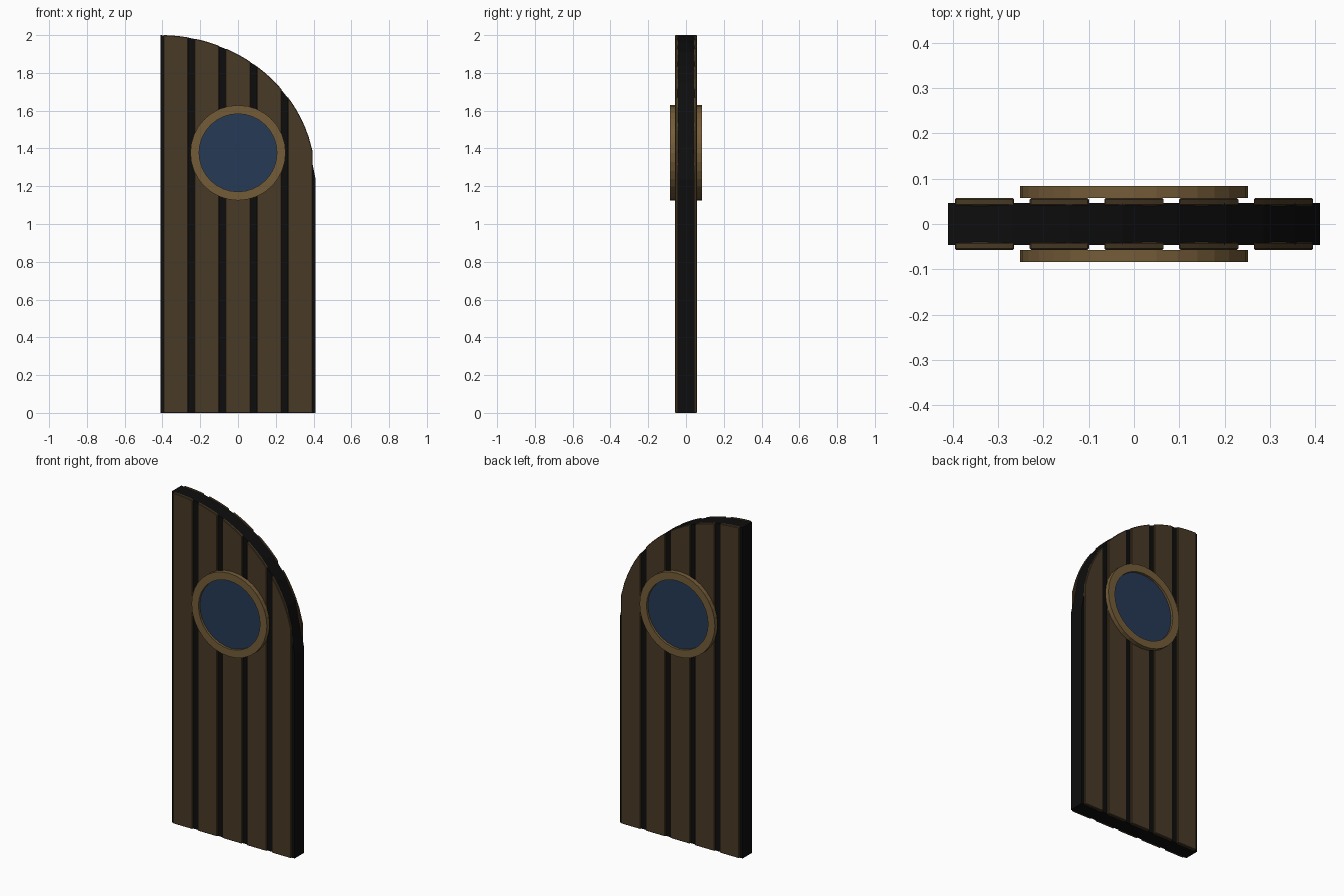
import bpy, bmesh, math

if "Cube" in bpy.data.objects:
    bpy.data.objects.remove(bpy.data.objects["Cube"])


def material(name, rgb):
    m = bpy.data.materials.new(name)
    m.diffuse_color = (*rgb, 1)
    m.use_nodes = True
    m.node_tree.nodes["Principled BSDF"].inputs["Base Color"].default_value = m.diffuse_color
    return m


DARK = material("near black", (0.0042, 0.0042, 0.0042))
WOOD = material("dark brown wood", (0.066, 0.042, 0.019))
TRIM = material("light brown trim", (0.175, 0.108, 0.040))
GLASS = material("navy glass", (0.019, 0.042, 0.090))

HALF_W, SPRING, RISE = 0.411, 1.235, 0.765
WINDOW_Z = 1.377


def finish(name, bm, mat):
    bmesh.ops.recalc_face_normals(bm, faces=bm.faces[:])
    me = bpy.data.meshes.new(name)
    bm.to_mesh(me)
    bm.free()
    me.materials.append(mat)
    ob = bpy.data.objects.new(name, me)
    bpy.context.collection.objects.link(ob)
    return ob


def prism(name, outline, y0, y1, mat):
    """Extrude an x-z outline along y."""
    bm = bmesh.new()
    a = [bm.verts.new((x, y0, z)) for x, z in outline]
    b = [bm.verts.new((x, y1, z)) for x, z in outline]
    bm.faces.new(a)
    bm.faces.new(b)
    n = len(a)
    for i in range(n):
        j = (i + 1) % n
        bm.faces.new((a[i], a[j], b[j], b[i]))
    return finish(name, bm, mat)


def ring(name, r_in, r_out, y0, y1, mat, n=32):
    """Flat ring with a rectangular section, axis along y."""
    bm = bmesh.new()
    loops = []
    for i in range(n):
        t = 2 * math.pi * i / n
        loops.append([bm.verts.new((r * math.cos(t), y, WINDOW_Z + r * math.sin(t)))
                      for r, y in ((r_in, y0), (r_out, y0), (r_out, y1), (r_in, y1))])
    for i in range(n):
        p, q = loops[i], loops[(i + 1) % n]
        for k in range(4):
            m = (k + 1) % 4
            bm.faces.new((p[k], p[m], q[m], q[k]))
    return finish(name, bm, mat)


def arch(x):
    """Height of the quarter arch at x."""
    t = min(1, (x + HALF_W) / (2 * HALF_W))
    return SPRING + RISE * math.sqrt(1 - t * t)


# dark core slab with quarter-arch top
core = [(-HALF_W, 0), (HALF_W, 0)]
for deg in (0, 21, 32, 42, 52, 62, 71, 80, 90):
    a = math.radians(deg)
    core.append((-HALF_W + 2 * HALF_W * math.cos(a), SPRING + RISE * math.sin(a)))
prism("door_core", core, -0.046, 0.046, DARK)

for side, label in ((-1, "front"), (1, "back")):
    # five planks following the arch
    for i in range(5):
        c = (i - 2) * 0.165
        x0, x1 = c - 0.0655, c + 0.0655
        xs = [x1 + (x0 - x1) * k / 6 for k in range(7)]
        outline = [(x0, 0), (x1, 0)] + [(x, arch(x)) for x in xs]
        ob = prism(f"{label}_plank_{i + 1}", outline, side * 0.040, side * 0.057, WOOD)
        bev = ob.modifiers.new("soft_edge", 'BEVEL')
        bev.width = 0.003
        bev.segments = 1
        bev.limit_method = 'ANGLE'
        bev.angle_limit = math.radians(60)
    # round window: frame and pane
    ring(f"{label}_window_frame", 0.206, 0.252, side * 0.057, side * 0.084, TRIM)
    pane = [(0.21 * math.cos(2 * math.pi * k / 32),
             WINDOW_Z + 0.21 * math.sin(2 * math.pi * k / 32)) for k in range(32)]
    prism(f"{label}_window_pane", pane, side * 0.0575, side * 0.070, GLASS)
